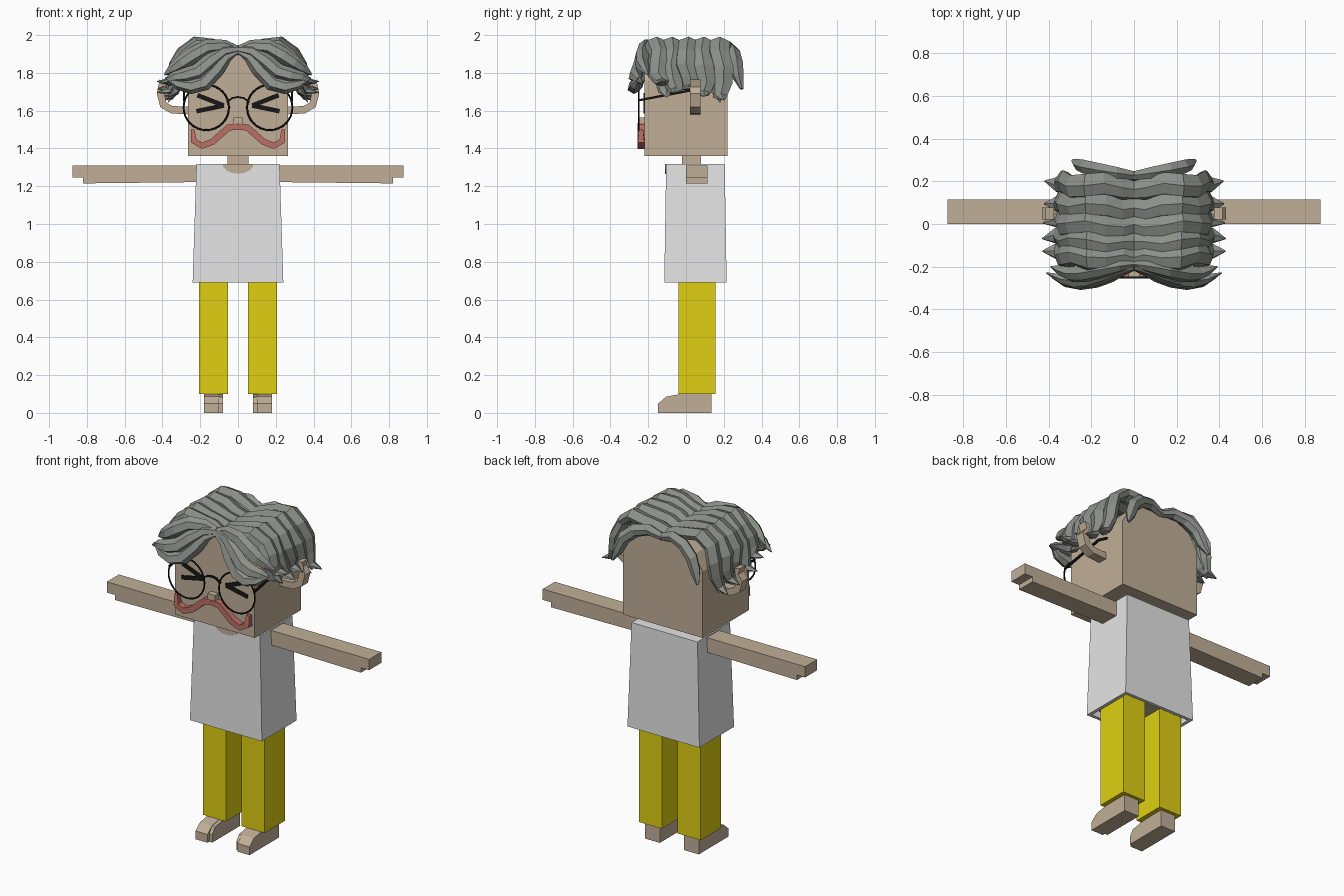
import bpy, bmesh, math, random
from mathutils import Vector, Matrix

cube = bpy.data.objects.get("Cube")
if cube:
    bpy.data.objects.remove(cube, do_unlink=True)
random.seed(4)


def material(name, r, g, b):
    m = bpy.data.materials.new(name)
    m.use_nodes = True
    m.diffuse_color = (r, g, b, 1)
    bsdf = next(n for n in m.node_tree.nodes if n.type == 'BSDF_PRINCIPLED')
    bsdf.inputs["Base Color"].default_value = (r, g, b, 1)
    bsdf.inputs["Roughness"].default_value = 0.8
    return m


SKIN = material("skin", 0.53, 0.43, 0.31)
SHIRT = material("white cloth", 0.78, 0.78, 0.78)
YELLOW = material("yellow cloth", 0.74, 0.63, 0.006)
HAIR = material("grey hair", 0.26, 0.28, 0.25)
LIP = material("dusty red", 0.5, 0.16, 0.13)
BLACK = material("black", 0.008, 0.008, 0.008)


def finish(name, bm, mat, mirror=False):
    bmesh.ops.recalc_face_normals(bm, faces=bm.faces)
    mesh = bpy.data.meshes.new(name)
    bm.to_mesh(mesh)
    bm.free()
    mesh.materials.append(mat)
    ob = bpy.data.objects.new(name, mesh)
    bpy.context.collection.objects.link(ob)
    if mirror:
        mod = ob.modifiers.new("mirror", 'MIRROR')
        mod.use_mirror_merge = False
    return ob


def loft(name, rings, mat, mirror=False):
    """Skin a list of equal rings and cap both ends."""
    bm = bmesh.new()
    rows = [[bm.verts.new(p) for p in ring] for ring in rings]
    n = len(rows[0])
    for r0, r1 in zip(rows, rows[1:]):
        for i in range(n):
            j = (i + 1) % n
            bm.faces.new((r0[i], r0[j], r1[j], r1[i]))
    bm.faces.new(rows[0][::-1])
    bm.faces.new(rows[-1])
    return finish(name, bm, mat, mirror)


def rect(x0, x1, y0, y1, z):
    return [(x0, y0, z), (x1, y0, z), (x1, y1, z), (x0, y1, z)]


def box(name, x0, x1, y0, y1, z0, z1, mat, mirror=False):
    return loft(name, [rect(x0, x1, y0, y1, z0), rect(x0, x1, y0, y1, z1)], mat, mirror)


def prism_y(name, profile, y0, y1, mat, mirror=False):
    return loft(name, [[(x, y, z) for x, z in profile] for y in (y0, y1)], mat, mirror)


def prism_x(name, profile, x0, x1, mat, mirror=False):
    return loft(name, [[(x, y, z) for y, z in profile] for x in (x0, x1)], mat, mirror)


SQUARE = [(-1, -1), (1, -1), (1, 1), (-1, 1)]
LOCK = [(-1, -0.4), (-0.75, 0.5), (0.1, 1), (1, 0.3), (0.8, -0.5), (0, -0.9)]


def sweep(name, path, a, b, mat, side=(0, 1, 0), section=SQUARE, taper=None, mirror=True):
    """Carry a section along a path: a is the half size along side, b across it."""
    pts = [Vector(p) for p in path]
    s = Vector(side)
    rings = []
    for i, p in enumerate(pts):
        t = (pts[min(i + 1, len(pts) - 1)] - pts[max(i - 1, 0)]).normalized()
        n = t.cross(s).normalized()
        if n.z < 0:
            n = -n
        k = taper[i] if taper else 1
        rings.append([p + s * (a * k * u) + n * (b * k * v) for u, v in section])
    return loft(name, rings, mat, mirror)


# Head with a rounded crown
crown = [(0.265, 1.76), (0.21, 1.85), (0.12, 1.895)]
prism_y("head", [(-0.265, 1.36), (0.265, 1.36)] + crown + [(-x, z) for x, z in crown[::-1]],
        -0.22, 0.22, SKIN)
box("neck", -0.055, 0.055, -0.02, 0.08, 1.28, 1.37, SKIN)
box("nose", -0.025, 0.025, -0.255, -0.21, 1.53, 1.565, SKIN)

# Hooked ears
sweep("ear", [(0.25, 0.05, 1.6), (0.35, 0.05, 1.605), (0.395, 0.05, 1.63),
              (0.41, 0.05, 1.69), (0.395, 0.05, 1.76)], 0.028, 0.02, SKIN)

# Squeezed-shut eyes
for part, x, z in (("upper", 0.215, 1.682), ("lower", 0.22, 1.597)):
    sweep(part + "_eye_stroke", [(0.075, -0.222, 1.627), (x, -0.222, z)], 0.004, 0.012, BLACK)

# Curling mouth
sweep("mouth", [(0, -0.238, 1.517), (0.05, -0.238, 1.51), (0.09, -0.238, 1.475), (0.135, -0.238, 1.435),
                (0.19, -0.238, 1.415), (0.235, -0.238, 1.44), (0.24, -0.238, 1.5)],
      0.018, 0.017, LIP, taper=[1, 1, 1, 1, 1, 1, 0.6])

# Round glasses
for name, s in (("left_rim", 1), ("right_rim", -1)):
    bpy.ops.mesh.primitive_torus_add(major_segments=32, minor_segments=6, major_radius=0.12,
                                     minor_radius=0.005, location=(s * 0.168, -0.25, 1.617),
                                     rotation=(math.pi / 2, 0, 0))
    rim = bpy.context.object
    rim.name = name
    rim.data.materials.append(BLACK)
    bpy.ops.object.shade_smooth_by_angle()
sweep("bridge", [(0, -0.25, 1.672), (0.03, -0.25, 1.667), (0.06, -0.25, 1.645)], 0.005, 0.005, BLACK)
sweep("temple", [(0.285, -0.25, 1.655), (0.285, 0.04, 1.71), (0.285, 0.11, 1.69)],
      0.005, 0.006, BLACK, side=(1, 0, 0))

# Shirt, hollow at the hem, with a round neckline
outer = [rect(-0.22, 0.22, -0.105, 0.205, 1.318), rect(-0.24, 0.24, -0.115, 0.215, 0.69)]
inner = [rect(-0.22, 0.22, -0.095, 0.195, 0.69), rect(-0.22, 0.22, -0.095, 0.195, 0.74)]
loft("shirt", outer + inner, SHIRT)
box("hips", -0.205, 0.205, -0.08, 0.18, 0.72, 0.8, SKIN)
arc = [math.pi * i / 8 for i in range(9)]
prism_y("neckline", [(0.082 * math.cos(t), 1.318 - 0.052 * math.sin(t)) for t in arc],
        -0.111, -0.103, SKIN)

# Arms with a step at the fingers
prism_y("arm", [(0.2, 1.31), (0.875, 1.31), (0.875, 1.245), (0.82, 1.245), (0.82, 1.215), (0.2, 1.222)],
        0.0, 0.115, SKIN, True)

# Legs and feet
box("trouser_leg", 0.053, 0.206, -0.04, 0.155, 0.1, 0.75, YELLOW, True)
foot = [(0.135, 0), (0.135, 0.105), (-0.03, 0.1), (-0.105, 0.086), (-0.147, 0.05), (-0.147, 0)]
prism_x("foot", foot, 0.1, 0.18, SKIN, True)
prism_x("inner_toe", [(max(y, -0.13), z * 0.97) for y, z in foot], 0.08, 0.1, SKIN, True)

# Wavy side locks, parted along the middle
side_path = [(0.0, 1.905), (0.06, 1.925), (0.14, 1.945), (0.22, 1.955), (0.29, 1.905),
             (0.325, 1.84), (0.335, 1.77), (0.36, 1.72), (0.425, 1.715)]
side_taper = [0.8, 0.9, 1, 1.05, 1, 1, 0.9, 0.65, 0.05]
for i, (y, drop) in enumerate([(-0.165, -0.02), (-0.095, 0.01), (-0.015, 0.0), (0.07, 0.02), (0.165, 0.03)]):
    path = []
    for k, (x, z) in enumerate(side_path):
        wave = 0.012 * math.sin(k * 1.9 + i)
        low = drop * max(0, k - 4) / 2
        path.append((x + random.uniform(-0.008, 0.008) * (k > 0), y + wave + 0.004 * k, z - low))
    sweep("side_lock_%d" % (i + 1), path, 0.058, 0.036, HAIR, section=LOCK, taper=side_taper)

# Lower tufts behind the ears and at the temples
for i, (y, z) in enumerate([(-0.12, 1.67), (0.16, 1.645)]):
    sweep("lower_tuft_%d" % (i + 1), [(0.28, y, 1.86), (0.305, y, 1.76), (0.33, y + 0.01, 1.7),
                                      (0.37, y + 0.02, z)],
          0.045, 0.026, HAIR, section=LOCK, taper=[0.8, 1, 0.8, 0.05])

# Curtain locks over the forehead
fringe = [
    [(0, -0.2, 1.915), (0.06, -0.215, 1.885), (0.11, -0.235, 1.82), (0.18, -0.26, 1.745),
     (0.25, -0.275, 1.725), (0.32, -0.27, 1.74), (0.385, -0.25, 1.775)],
    [(0, -0.2, 1.925), (0.07, -0.215, 1.915), (0.14, -0.24, 1.865), (0.21, -0.26, 1.805),
     (0.28, -0.27, 1.785), (0.34, -0.26, 1.775), (0.41, -0.23, 1.745)],
    [(0, -0.19, 1.92), (0.07, -0.2, 1.94), (0.16, -0.22, 1.935), (0.24, -0.235, 1.89),
     (0.3, -0.235, 1.85), (0.345, -0.22, 1.82), (0.39, -0.2, 1.79)],
]
for i, path in enumerate(fringe):
    sweep("fringe_lock_%d" % (i + 1), path, 0.036, 0.044, HAIR, section=LOCK,
          taper=[0.5, 0.8, 1, 1.05, 0.95, 0.7, 0.1])

# Locks falling at the back
sweep("back_lock", [(0, 0.225, 1.9), (0.08, 0.235, 1.925), (0.16, 0.25, 1.905), (0.225, 0.265, 1.85),
                    (0.255, 0.275, 1.78), (0.285, 0.295, 1.715)],
      0.036, 0.04, HAIR, section=LOCK, taper=[0.6, 0.9, 1, 1, 0.85, 0.25])
